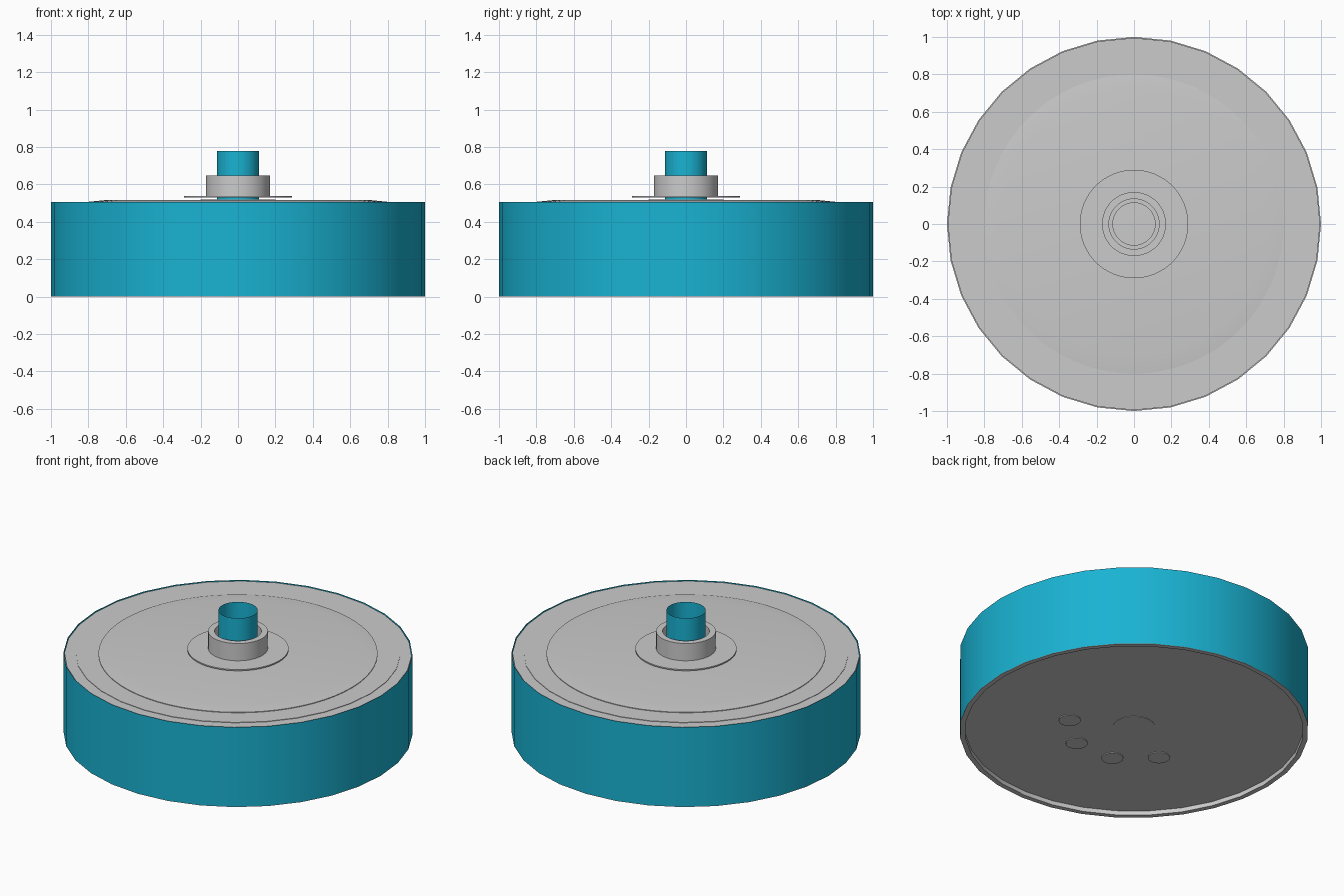
import bpy, bmesh, math
from mathutils import Matrix

if "Cube" in bpy.data.objects:
    bpy.data.objects.remove(bpy.data.objects["Cube"])

teal = bpy.data.materials.new("teal")
teal.diffuse_color = (0.01, 0.45, 0.65, 1)
teal.use_nodes = True
teal.node_tree.nodes["Principled BSDF"].inputs["Base Color"].default_value = teal.diffuse_color


def lathe(name, profile, sides, closed=False, mat=None, at=(0, 0, 0)):
    """Spin an (r, z) profile round the z axis."""
    bm = bmesh.new()
    verts = [bm.verts.new((r, 0, z)) for r, z in profile]
    edges = [bm.edges.new(pair) for pair in zip(verts, verts[1:])]
    if closed:
        edges.append(bm.edges.new((verts[-1], verts[0])))
    bmesh.ops.spin(bm, geom=verts + edges, cent=(0, 0, 0), axis=(0, 0, 1),
                   angle=math.tau, steps=sides)
    bmesh.ops.remove_doubles(bm, verts=bm.verts[:], dist=1e-5)
    bmesh.ops.recalc_face_normals(bm, faces=bm.faces[:])
    bmesh.ops.transform(bm, matrix=Matrix.Translation(at), verts=bm.verts[:])
    mesh = bpy.data.meshes.new(name)
    bm.to_mesh(mesh)
    bm.free()
    ob = bpy.data.objects.new(name, mesh)
    bpy.context.collection.objects.link(ob)
    if mat:
        mesh.materials.append(mat)
    bpy.ops.object.select_all(action='DESELECT')
    ob.select_set(True)
    bpy.context.view_layer.objects.active = ob
    bpy.ops.object.shade_smooth_by_angle(angle=math.radians(30))
    return ob


# Drum with a recessed underside, wrapped in a coloured band
lathe("drum", [(0, .027), (.97, .027), (.97, 0), (1, 0), (1, .003), (.995, .003),
               (.995, .5), (.93, .5), (.93, .503), (0, .503)], 32)
lathe("band", [(1, .003), (1, .505)], 32, mat=teal)

# Shallow domed cover plate
lathe("cover_plate", [(.80, .503), (.80, .507), (.71, .516), (0, .519)], 64)

# Floating washer, collar and open spindle tube
lathe("washer", [(.113, .531), (.29, .531), (.29, .539), (.113, .539)], 64, True)
lathe("collar", [(.134, .539), (.171, .539), (.171, .648), (.134, .648)], 48, True)
lathe("spindle_tube", [(.112, .517), (.112, .78)], 48, mat=teal)

# Underside: central hub and four small feet in an arc
lathe("bottom_hub", [(.12, .028), (.12, .025), (0, .025)], 32)
for i in range(4):
    a = math.radians(-28 - 41.4 * i)
    lathe(f"foot_{i + 1}", [(.063, .028), (.063, .022), (0, .022)], 24,
          at=(.377 * math.cos(a), .377 * math.sin(a), 0))
